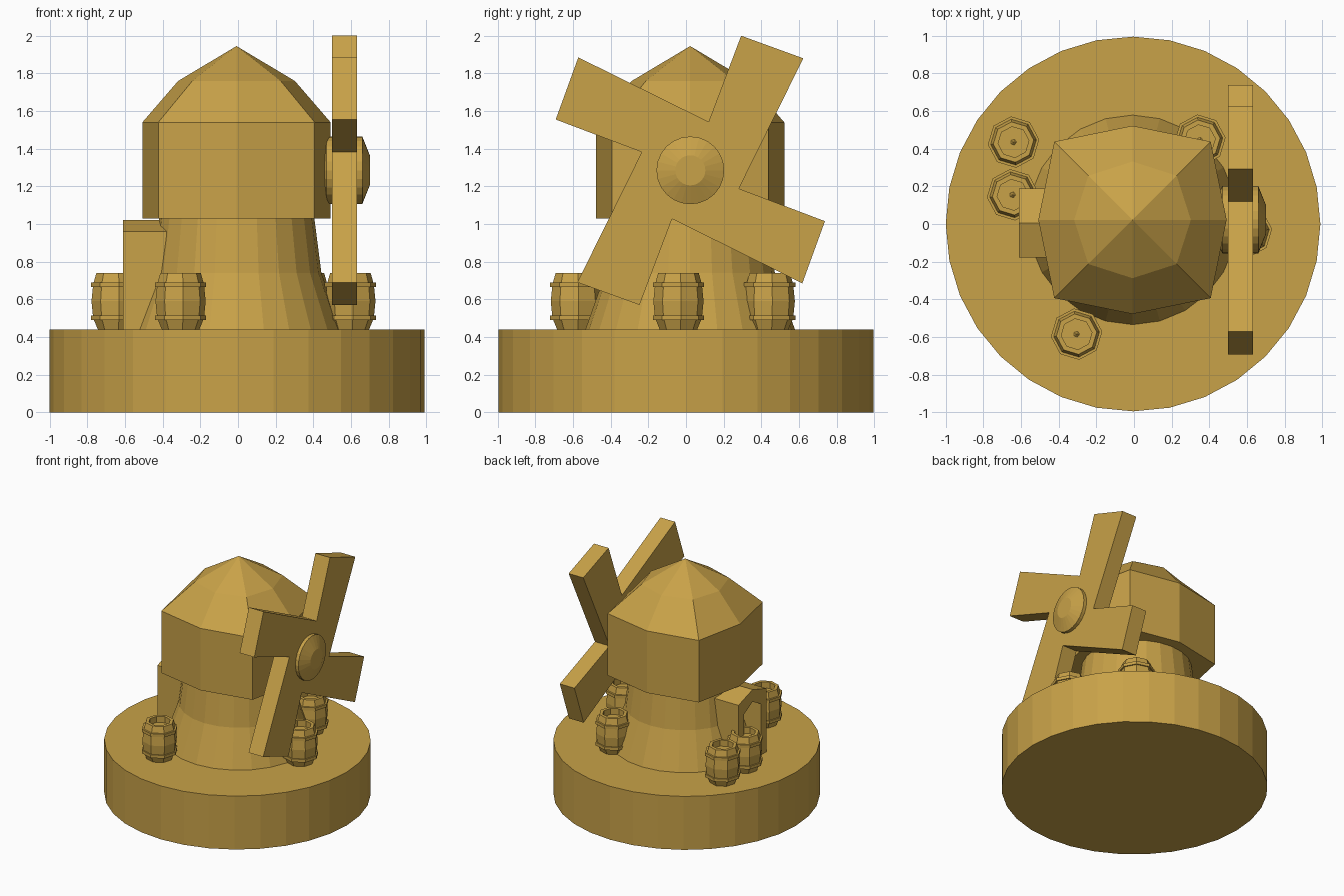
import bpy, bmesh, math
from mathutils import Matrix, Vector

cube = bpy.data.objects.get("Cube")
if cube:
    bpy.data.objects.remove(cube)

GOLD = (0.58, 0.36, 0.065, 1)
mat = bpy.data.materials.new("golden_ochre")
mat.use_nodes = True
mat.diffuse_color = GOLD
bsdf = next(n for n in mat.node_tree.nodes if n.type == 'BSDF_PRINCIPLED')
bsdf.inputs["Base Color"].default_value = GOLD
bsdf.inputs["Roughness"].default_value = 0.8


def finish(bm, name):
    bmesh.ops.recalc_face_normals(bm, faces=bm.faces[:])
    mesh = bpy.data.meshes.new(name)
    bm.to_mesh(mesh)
    bm.free()
    mesh.materials.append(mat)
    obj = bpy.data.objects.new(name, mesh)
    bpy.context.collection.objects.link(obj)
    return obj


def lathe(name, profile, sides, center, turn=0.0, diagonal=None):
    """Stack rings of (radius, height); diagonal scales every second corner."""
    bm = bmesh.new()
    rings = []
    for i, (r, z) in enumerate(profile):
        if r == 0:
            rings.append([bm.verts.new((0, 0, z))] * sides)
            continue
        ring = []
        for k in range(sides):
            a = turn + 2 * math.pi * k / sides
            rr = r * (diagonal[i] if diagonal and k % 2 else 1)
            ring.append(bm.verts.new((rr * math.cos(a), rr * math.sin(a), z)))
        rings.append(ring)
    for lo, hi in zip(rings, rings[1:]):
        for k in range(sides):
            n = (k + 1) % sides
            quad = dict.fromkeys((lo[k], lo[n], hi[n], hi[k]))
            bm.faces.new(list(quad))
    for ring in (rings[0], rings[-1]):
        if ring[0] is not ring[1]:
            bm.faces.new(ring)
    obj = finish(bm, name)
    obj.location = center
    return obj


def extrude_x(name, outline, x0, x1):
    """Push a (y, z) outline from x0 to x1."""
    bm = bmesh.new()
    face = bm.faces.new([bm.verts.new((x0, y, z)) for y, z in outline])
    out = bmesh.ops.extrude_face_region(bm, geom=[face])
    verts = [g for g in out["geom"] if isinstance(g, bmesh.types.BMVert)]
    bmesh.ops.translate(bm, verts=verts, vec=(x1 - x0, 0, 0))
    return finish(bm, name)


# Ground disc and flared tower
lathe("base", [(0.995, 0), (0.995, 0.44)], 32, (-0.005, 0, 0))
lathe("tower", [(0.56, 0.43), (0.45, 0.74), (0.41, 1.05)], 24, (-0.007, 0.022, 0))

# Eight-cornered cap with pointed roof
lathe("cap", [(0.5, 1.03), (0.5, 1.54), (0.31, 1.76), (0, 1.945)], 8,
      (-0.008, 0.022, 0), diagonal=[1.175, 1.175, 1.07, 1])

# Four sails as one pinwheel plate
AXIS = Vector((0.023, 1.285))
arm = [Vector((0.27, 0.715)), Vector((0.60, 0.595)), Vector((0.258, -0.097))]
outline = []
for q in range(4):
    spin = Matrix.Rotation(-q * math.pi / 2, 2)
    outline += [AXIS + spin @ p for p in arm]
extrude_x("sails", outline, 0.5, 0.633)

# Round hub through the sails
hub = lathe("hub", [(0.14, 0.45), (0.18, 0.47), (0.18, 0.66), (0.08, 0.70)], 24,
            (0, AXIS.x, AXIS.y))
hub.rotation_euler = (0, math.pi / 2, 0)

# Gabled door frame with open middle
half = [(0.183, 0.43), (0.183, 0.96), (0, 1.02)]
inner = [(0, 0.92), (0.11, 0.86), (0.11, 0.43)]
right = [(0.005 + y, z) for y, z in half + inner]
left = [(0.005 - y, z) for y, z in half + inner]
for side, pts in (("left", left), ("right", right)):
    extrude_x("door_frame_" + side, pts, -0.61, -0.38)

# Barrels: bulged staves, two hoops, open top with round fruit inside
STAVES = [(0.1, 0), (0.125, 0.06), (0.134, 0.15), (0.125, 0.24), (0.108, 0.3),
          (0.082, 0.3), (0.082, 0.2)]
HOOP = [(0.12, 0), (0.137, 0), (0.137, 0.025), (0.12, 0.025)]
spots = [(-0.64, 0.435), (-0.645, 0.155), (-0.305, -0.585), (0.35, 0.445), (0.597, -0.04)]
for i, (x, y) in enumerate(spots, 1):
    lathe(f"barrel_{i}", STAVES, 8, (x, y, 0.44), turn=0.1)
    for part, dz in (("lower", 0.05), ("upper", 0.225)):
        lathe(f"barrel_{i}_{part}_hoop", HOOP, 8, (x, y, 0.44 + dz), turn=0.1)
    bm = bmesh.new()
    places = [(0, 0, 0.015)]
    for k in range(6):
        a = k * math.pi / 3 + i
        places.append((0.05 * math.cos(a), 0.05 * math.sin(a), 0))
    for p in places:
        bmesh.ops.create_icosphere(bm, subdivisions=1, radius=0.03,
                                   matrix=Matrix.Translation(p))
    fruit = finish(bm, f"barrel_{i}_fruit")
    fruit.location = (x, y, 0.655)
